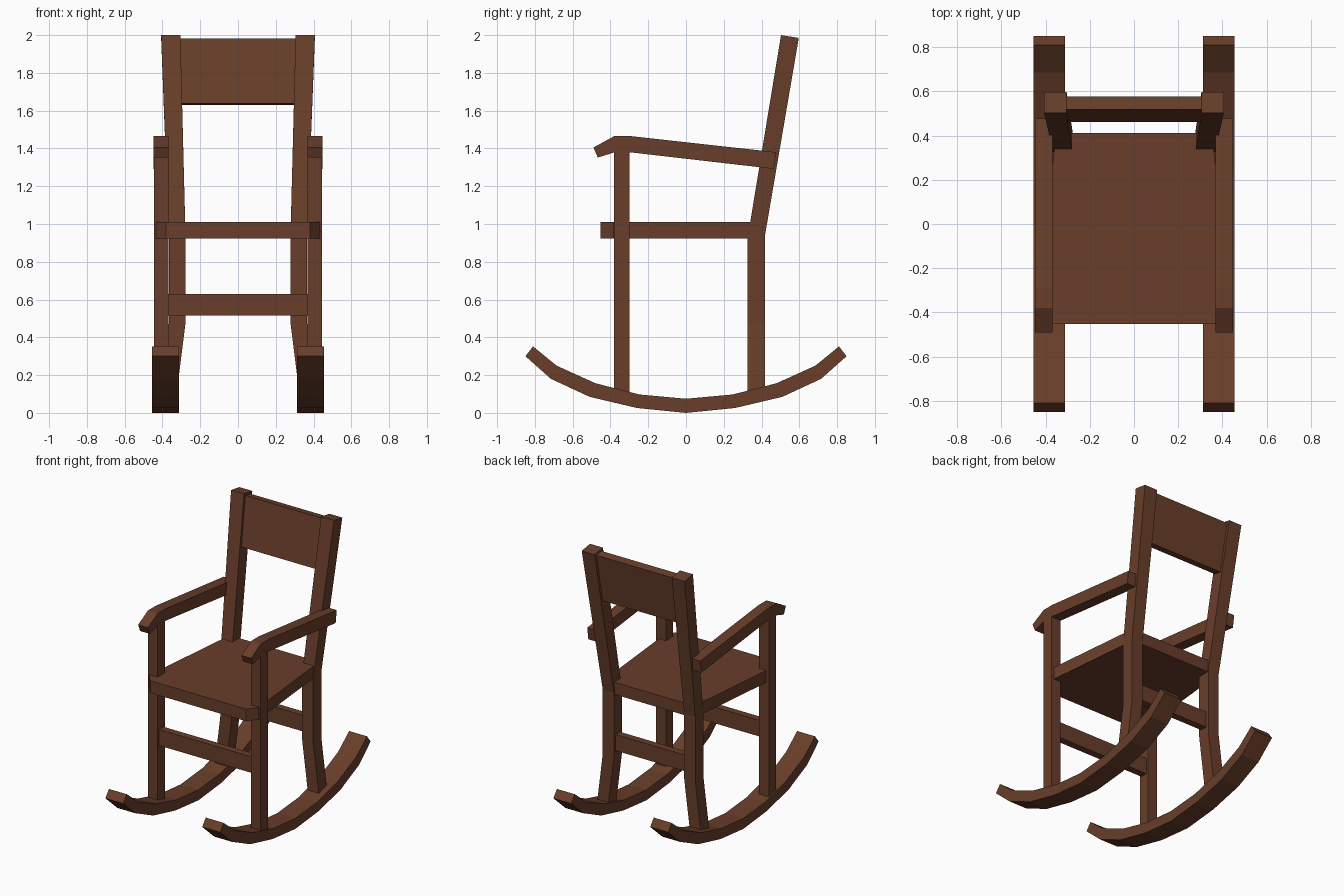
import bpy, bmesh

if "Cube" in bpy.data.objects:
    bpy.data.objects.remove(bpy.data.objects["Cube"])

wood = bpy.data.materials.new("brown_wood")
wood.diffuse_color = (0.14, 0.048, 0.023, 1)
wood.use_nodes = True
wood.node_tree.nodes["Principled BSDF"].inputs["Base Color"].default_value = wood.diffuse_color


def loft(name, rings, mirror=False):
    """Solid skinned through matching rings of points, optionally mirrored in x."""
    bm = bmesh.new()
    loops = [[bm.verts.new(p) for p in ring] for ring in rings]
    n = len(loops[0])
    for a, b in zip(loops, loops[1:]):
        for i in range(n):
            j = (i + 1) % n
            bm.faces.new((a[i], a[j], b[j], b[i]))
    bm.faces.new(loops[0][::-1])
    bm.faces.new(loops[-1])
    bmesh.ops.recalc_face_normals(bm, faces=bm.faces)
    mesh = bpy.data.meshes.new(name)
    bm.to_mesh(mesh)
    bm.free()
    mesh.materials.append(wood)
    obj = bpy.data.objects.new(name, mesh)
    bpy.context.collection.objects.link(obj)
    if mirror:
        mod = obj.modifiers.new("Mirror", 'MIRROR')
        mod.use_mirror_merge = False
    return obj


def strip(name, x0, x1, pairs, mirror=False):
    """Bar following (front/top, back/bottom) pairs of (y, z) points."""
    rings = [[(x0, *p), (x1, *p), (x1, *q), (x0, *q)] for p, q in pairs]
    return loft(name, rings, mirror)


def box(name, x0, x1, y0, y1, z0, z1, mirror=False):
    return strip(name, x0, x1, [((y0, z0), (y1, z0)), ((y0, z1), (y1, z1))], mirror)


# Curved rockers: half profile reflected front to back
half = [((0, 0.075), (0, 0.0)), ((0.245, 0.097), (0.26, 0.026)),
        ((0.48, 0.157), (0.51, 0.085)), ((0.685, 0.25), (0.715, 0.18)),
        ((0.81, 0.352), (0.85, 0.30))]
front = [((-p[0], p[1]), (-q[0], q[1])) for p, q in half[:0:-1]]
strip("rocker", 0.312, 0.454, front + half, True)

# Front legs
box("front_leg", 0.369, 0.446, -0.38, -0.30, 0.10, 1.40, True)

# Back legs running up into the splayed, reclined back posts
sections = [(0.325, 0.413, 0.326, 0.10, 0.418, 0.10),
            (0.278, 0.366, 0.326, 0.475, 0.418, 0.475),
            (0.278, 0.366, 0.326, 0.925, 0.418, 0.938),
            (0.305, 0.407, 0.503, 2.0, 0.597, 1.985)]
loft("back_post", [[(x0, yf, zf), (x1, yf, zf), (x1, yb, zb), (x0, yb, zb)]
                   for x0, x1, yf, zf, yb, zb in sections], True)

# Tapered seat with clipped front corners
right = [(0.38, -0.453), (0.433, -0.385), (0.354, 0.412)]
outline = right + [(-x, y) for x, y in reversed(right)]
loft("seat", [[(x, y, z) for x, y in outline] for z in (0.923, 1.01)])

# Armrests with drooping front ends
strip("armrest", 0.369, 0.447, [
    ((-0.49, 1.405), (-0.467, 1.352)),
    ((-0.38, 1.465), (-0.36, 1.385)),
    ((-0.29, 1.465), (-0.30, 1.38)),
    ((0.477, 1.38), (0.465, 1.292))], True)

# Backrest panel
strip("backrest_panel", -0.31, 0.31, [
    ((0.462, 1.638), (0.519, 1.629)),
    ((0.519, 1.982), (0.576, 1.973))])

# Stretchers between the legs
box("front_stretcher", -0.38, 0.38, -0.365, -0.315, 0.515, 0.63)
box("back_stretcher", -0.29, 0.29, 0.347, 0.397, 0.515, 0.63)
